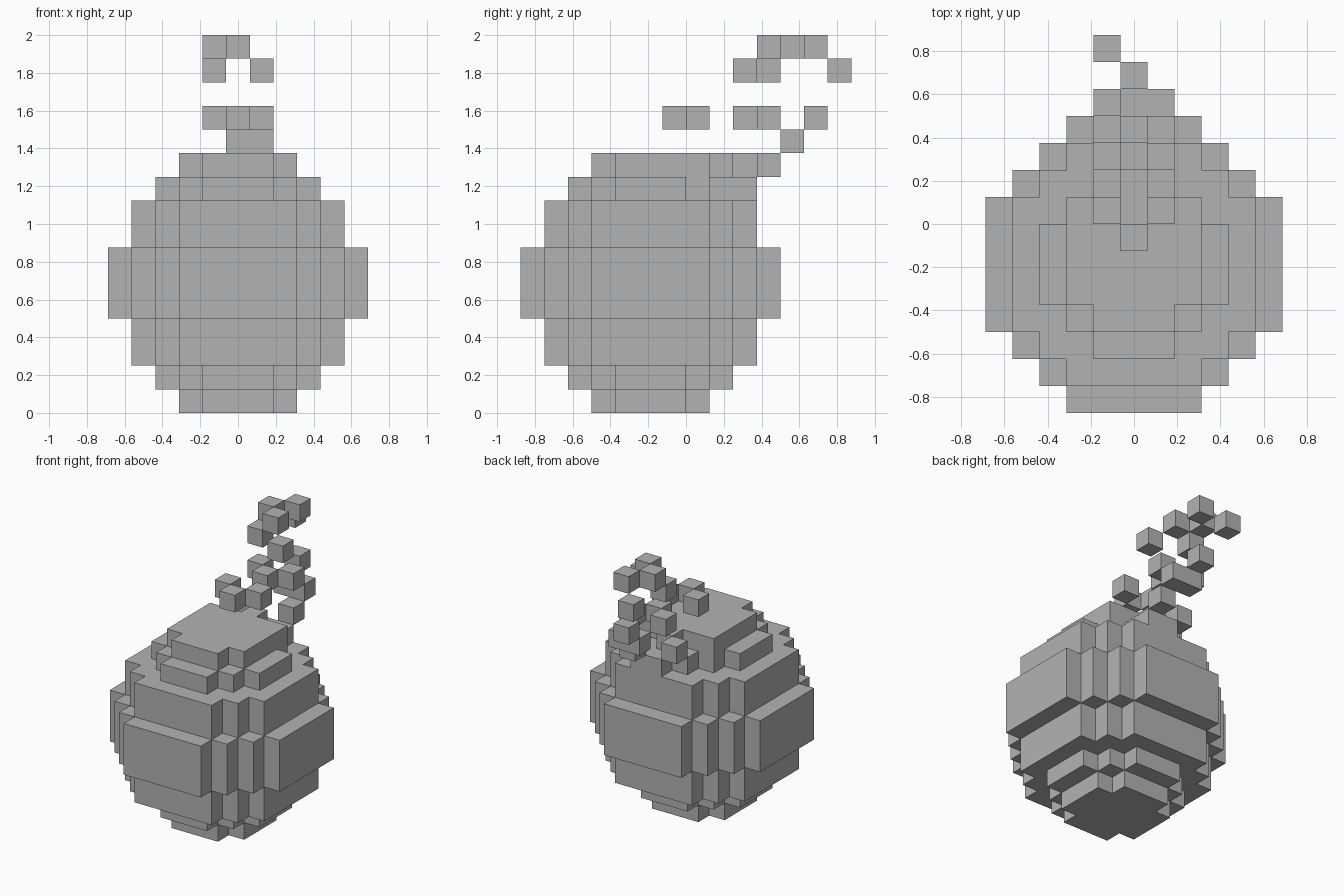
import bpy
import bmesh
from mathutils import Vector

cube = bpy.data.objects.get("Cube")
if cube:
    bpy.data.objects.remove(cube, do_unlink=True)

CELL = 0.125

grey = bpy.data.materials.new("plain_grey")
grey.use_nodes = True
grey.diffuse_color = (0.45, 0.45, 0.45, 1)
grey.node_tree.nodes["Principled BSDF"].inputs["Base Color"].default_value = (0.45, 0.45, 0.45, 1)


def layer(k, rows):
    """Cells of one horizontal slice; rows are widths from front to back."""
    first = -2 - len(rows) // 2
    return {(i, first + r, k) for r, w in enumerate(rows)
            for i in range(-(w // 2), w // 2 + 1)}


def build(name, cells, solid):
    """Skin a set of cells, keeping only faces that touch open space."""
    bm = bmesh.new()
    for c in sorted(cells):
        centre = Vector((c[0], c[1] + 0.5, c[2] + 0.5))
        for axis in range(3):
            for sign in (-1, 1):
                step = [0, 0, 0]
                step[axis] = sign
                if tuple(a + b for a, b in zip(c, step)) in solid:
                    continue
                n = Vector(step)
                u = Vector((0, 0, 0))
                u[(axis + 1) % 3] = 0.5
                v = n.cross(u)
                corners = (-u - v, u - v, u + v, v - u)
                bm.faces.new([bm.verts.new((centre + n / 2 + p) * CELL) for p in corners])
    bmesh.ops.remove_doubles(bm, verts=bm.verts, dist=0.001)
    bmesh.ops.dissolve_limit(bm, angle_limit=0.01, verts=bm.verts, edges=bm.edges)
    mesh = bpy.data.meshes.new(name)
    bm.to_mesh(mesh)
    bm.free()
    mesh.materials.append(grey)
    bpy.context.collection.objects.link(bpy.data.objects.new(name, mesh))


# Round body: slices mirrored about the middle
small = [3, 5, 7, 7, 7, 5, 3]
medium = [5, 7] + [9] * 5 + [7, 5]
large = [5, 7, 9] + [11] * 5 + [9, 7, 5]
slices = [[3, 5, 5, 5, 3], small, medium, medium, large, large, large,
          medium, medium, small, [3, 5, 5, 5, 5]]
body = set()
for k, rows in enumerate(slices):
    body |= layer(k, rows)

# Fuse stub climbing off the back of the body
fuse = {(0, 2, 9), (1, 2, 9), (0, 1, 10), (-1, 2, 10), (1, 3, 10), (0, 4, 11), (1, 4, 11)}

# Loose sparks and smoke above the fuse
sparks = {(0, -1, 12), (-1, 0, 12), (1, 0, 12), (0, 2, 12), (-1, 3, 12), (1, 3, 12), (0, 5, 12),
          (-1, 3, 14), (1, 2, 14), (-1, 6, 14),
          (0, 3, 15), (-1, 4, 15), (0, 5, 15)}

solid = body | fuse | sparks
build("round_body", body, solid)
build("fuse", fuse, solid)
build("sparks", sparks, solid)
